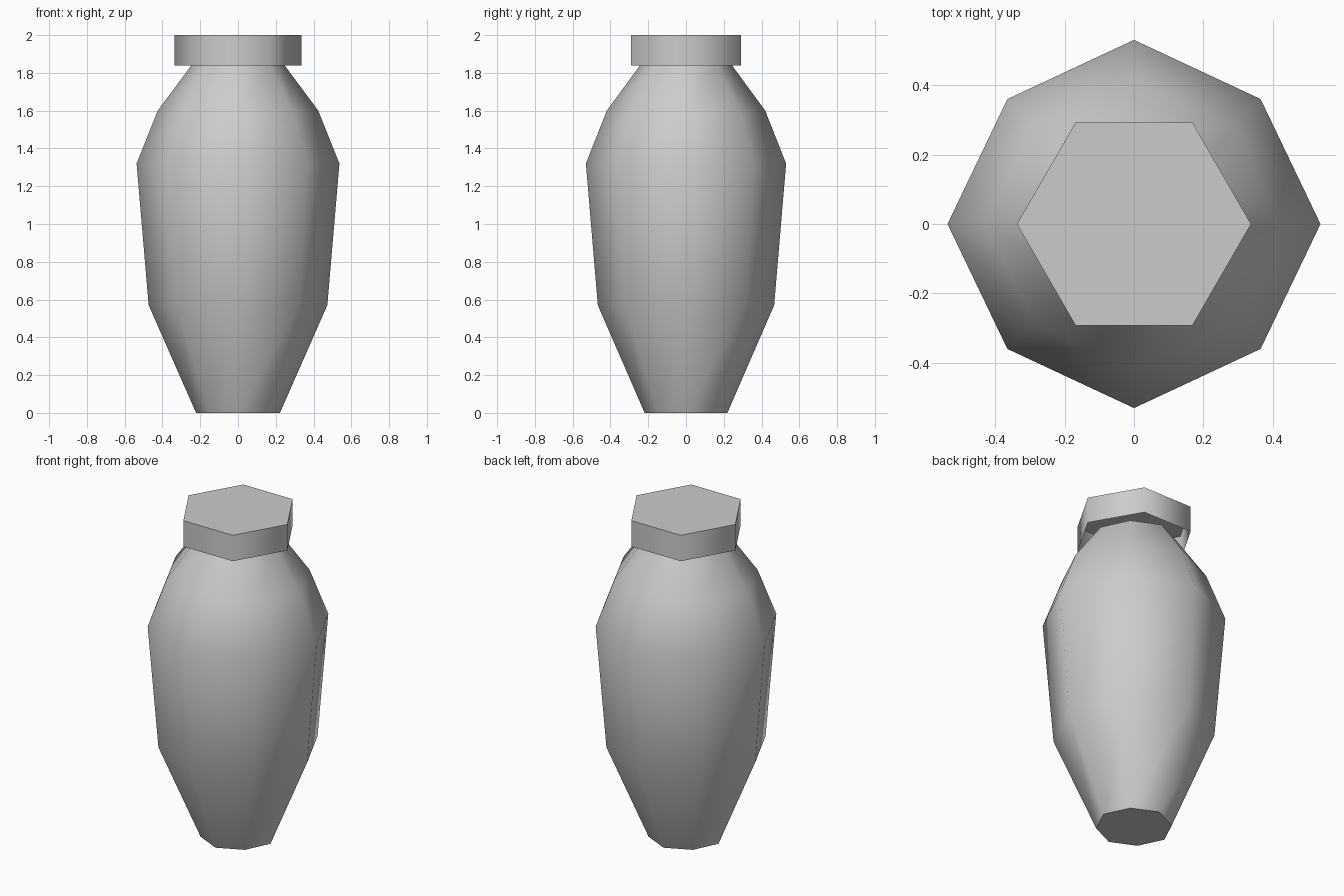
import bpy
import bmesh
import math

cube = bpy.data.objects.get("Cube")
if cube:
    bpy.data.objects.remove(cube, do_unlink=True)

grey = bpy.data.materials.new("light_grey")
grey.use_nodes = True
grey.diffuse_color = (0.6, 0.6, 0.6, 1)
grey.node_tree.nodes["Principled BSDF"].inputs["Base Color"].default_value = (0.6, 0.6, 0.6, 1)


def lathe(name, profile, sides, point, close_bottom, smooth_angle):
    """Stack rings of the profile (radius, height), skin them and close the ends."""
    bm = bmesh.new()
    rings = [[bm.verts.new((*point(r, i), z)) for i in range(sides)] for r, z in profile]
    for low, high in zip(rings, rings[1:]):
        for i in range(sides):
            j = (i + 1) % sides
            bm.faces.new((low[i], low[j], high[j], high[i]))
    bm.faces.new(rings[-1])
    if close_bottom:
        bm.faces.new(rings[0][::-1])
    mesh = bpy.data.meshes.new(name)
    bm.to_mesh(mesh)
    bm.free()
    mesh.materials.append(grey)
    obj = bpy.data.objects.new(name, mesh)
    bpy.context.collection.objects.link(obj)
    bpy.ops.object.select_all(action="DESELECT")
    obj.select_set(True)
    bpy.context.view_layer.objects.active = obj
    bpy.ops.object.shade_smooth_by_angle(angle=math.radians(smooth_angle))
    return obj


def octagon_point(r, i):
    # Diagonal corners sit slightly inside the circle
    a = math.tau * i / 8
    r *= 0.96 if i % 2 else 1
    return r * math.cos(a), 0.987 * r * math.sin(a)


def hexagon_point(r, i):
    a = math.tau * i / 6
    return r * math.cos(a), r * math.sin(a)


# Eight-sided jar body, narrow at the foot and neck
lathe("jar_body", [(0.222, 0), (0.473, 0.57), (0.537, 1.32), (0.425, 1.6), (0.243, 1.845)],
      8, octagon_point, True, 55)

# Six-sided hollow lid
lathe("jar_lid", [(0.337, 1.84), (0.337, 2)], 6, hexagon_point, False, 65)
